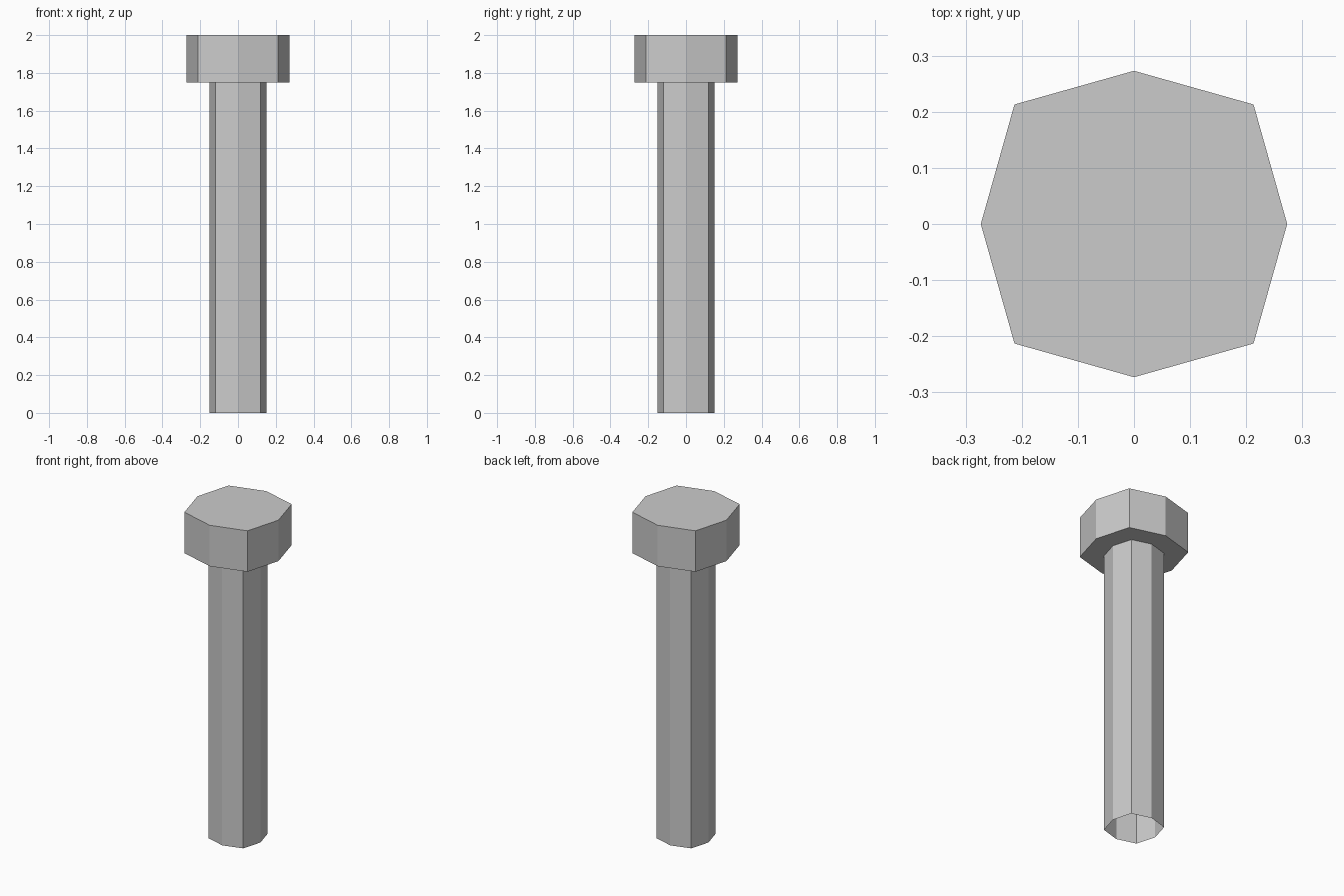
import bpy, bmesh

if "Cube" in bpy.data.objects:
    bpy.data.objects.remove(bpy.data.objects["Cube"])

steel = bpy.data.materials.new("light_grey")
steel.diffuse_color = (0.6, 0.6, 0.6, 1)
steel.use_nodes = True
steel.node_tree.nodes["Principled BSDF"].inputs["Base Color"].default_value = steel.diffuse_color


def octagon(bm, axis, corner, z):
    """Ring of eight points: four on the axes, four on the diagonals."""
    pts = [(axis, 0), (corner, corner), (0, axis), (-corner, corner),
           (-axis, 0), (-corner, -corner), (0, -axis), (corner, -corner)]
    return [bm.verts.new((x, y, z)) for x, y in pts]


def loft(name, rings, cap_top=False):
    """Join stacked octagons with flat side faces."""
    bm = bmesh.new()
    loops = [octagon(bm, *r) for r in rings]
    for low, high in zip(loops, loops[1:]):
        for i in range(8):
            j = (i + 1) % 8
            bm.faces.new((low[i], low[j], high[j], high[i]))
    if cap_top:
        bm.faces.new(loops[-1])
    mesh = bpy.data.meshes.new(name)
    bm.to_mesh(mesh)
    bm.free()
    mesh.materials.append(steel)
    obj = bpy.data.objects.new(name, mesh)
    bpy.context.collection.objects.link(obj)


SHAFT = (0.152, 0.118)
HEAD = (0.273, 0.213)

# Hollow shaft, open at the bottom
loft("shaft", [(*SHAFT, 0), (*SHAFT, 1.75)])

# Head with an underside that meets the shaft, and a flat top
loft("head", [(*SHAFT, 1.75), (*HEAD, 1.75), (*HEAD, 2.0)], cap_top=True)
